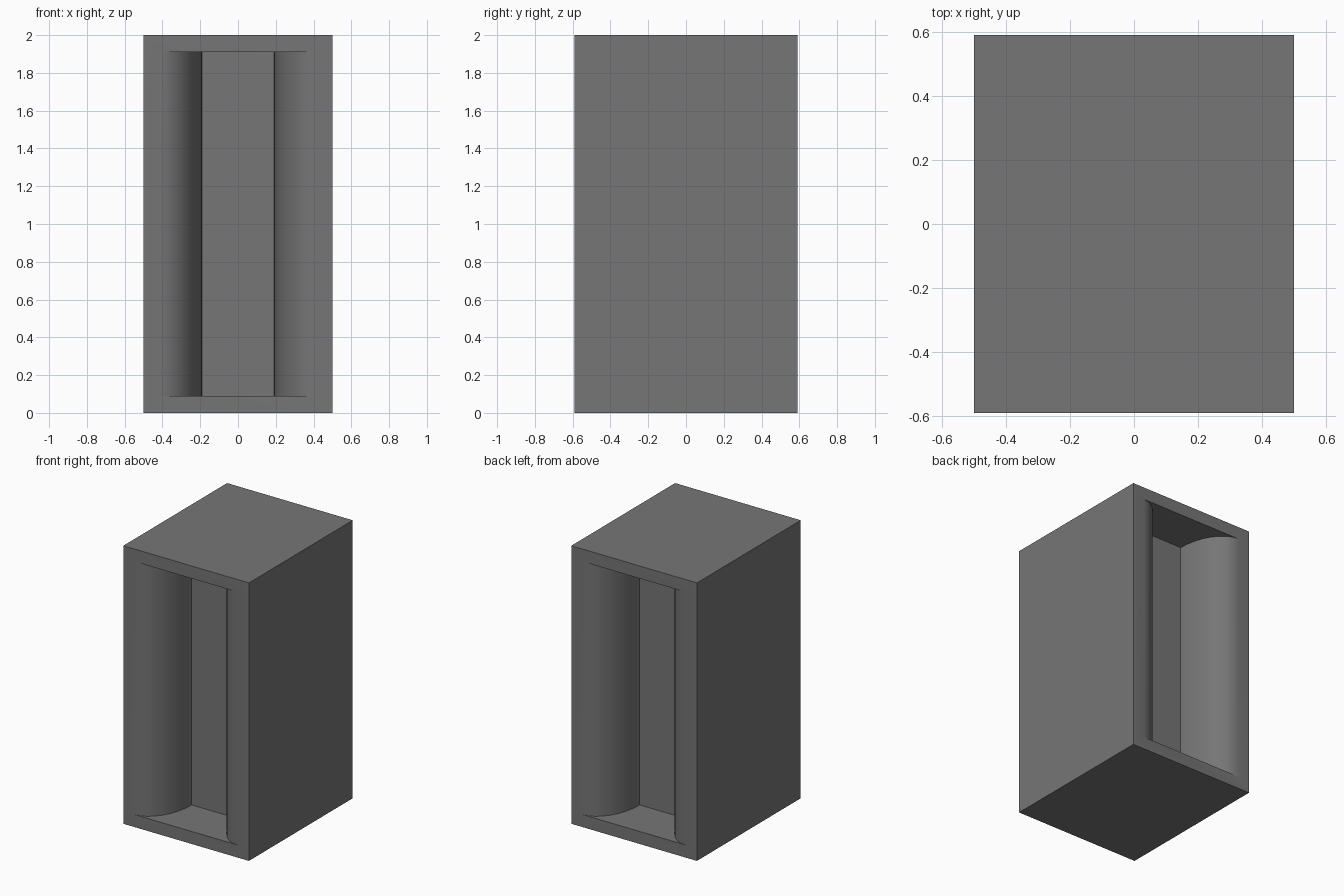
import bpy, bmesh, math

cube = bpy.data.objects.get("Cube")
if cube:
    bpy.data.objects.remove(cube, do_unlink=True)

WIDTH, DEPTH, HEIGHT = 1.0, 1.18, 2.0
FRAME = 0.09            # frame width around each opening
BACK_HALF = 0.19        # half width of the flat recess back
RECESS = 0.335          # recess depth
SEGMENTS = 8

grey = bpy.data.materials.new("dark grey")
grey.use_nodes = True
colour = (0.18, 0.18, 0.18, 1)
grey.diffuse_color = colour
grey.node_tree.nodes["Principled BSDF"].inputs["Base Color"].default_value = colour


def prism(name, plan, z0, z1):
    """Extrude a plan outline from z0 up to z1."""
    bm = bmesh.new()
    face = bm.faces.new([bm.verts.new((x, y, z0)) for x, y in plan])
    new = bmesh.ops.extrude_face_region(bm, geom=[face])["geom"]
    verts = [v for v in new if isinstance(v, bmesh.types.BMVert)]
    bmesh.ops.translate(bm, verts=verts, vec=(0, 0, z1 - z0))
    bmesh.ops.recalc_face_normals(bm, faces=bm.faces)
    mesh = bpy.data.meshes.new(name)
    bm.to_mesh(mesh)
    bm.free()
    mesh.materials.append(grey)
    obj = bpy.data.objects.new(name, mesh)
    bpy.context.collection.objects.link(obj)
    return obj


# Solid cabinet body
w, d = WIDTH / 2, DEPTH / 2
body = prism("cabinet_body", [(-w, -d), (w, -d), (w, d), (-w, d)], 0, HEIGHT)

# Recess outline: rounded jambs swelling inward to a flat back
jamb = w - FRAME
side = []
for i in range(SEGMENTS + 1):
    a = math.pi / 2 * i / SEGMENTS
    side.append((jamb - (jamb - BACK_HALF) * math.sin(a),
                 -d + RECESS * (1 - math.cos(a))))
outline = [(jamb, -d - 0.1)] + side
outline += [(-x, y) for x, y in reversed(outline)]

# Matching recesses cut into the front and the back
for name, sign in (("front_recess_cutter", 1), ("back_recess_cutter", -1)):
    cutter = prism(name, [(sign * x, sign * y) for x, y in outline],
                   FRAME, HEIGHT - FRAME)
    cut = body.modifiers.new(name, "BOOLEAN")
    cut.operation = "DIFFERENCE"
    cut.solver = "EXACT"
    cut.object = cutter
    bpy.context.view_layer.objects.active = body
    bpy.ops.object.modifier_apply(modifier=cut.name)
    bpy.data.objects.remove(cutter, do_unlink=True)

# Smooth jambs with sharp corners
bpy.ops.object.select_all(action="DESELECT")
body.select_set(True)
bpy.ops.object.shade_smooth_by_angle(angle=math.radians(30))
